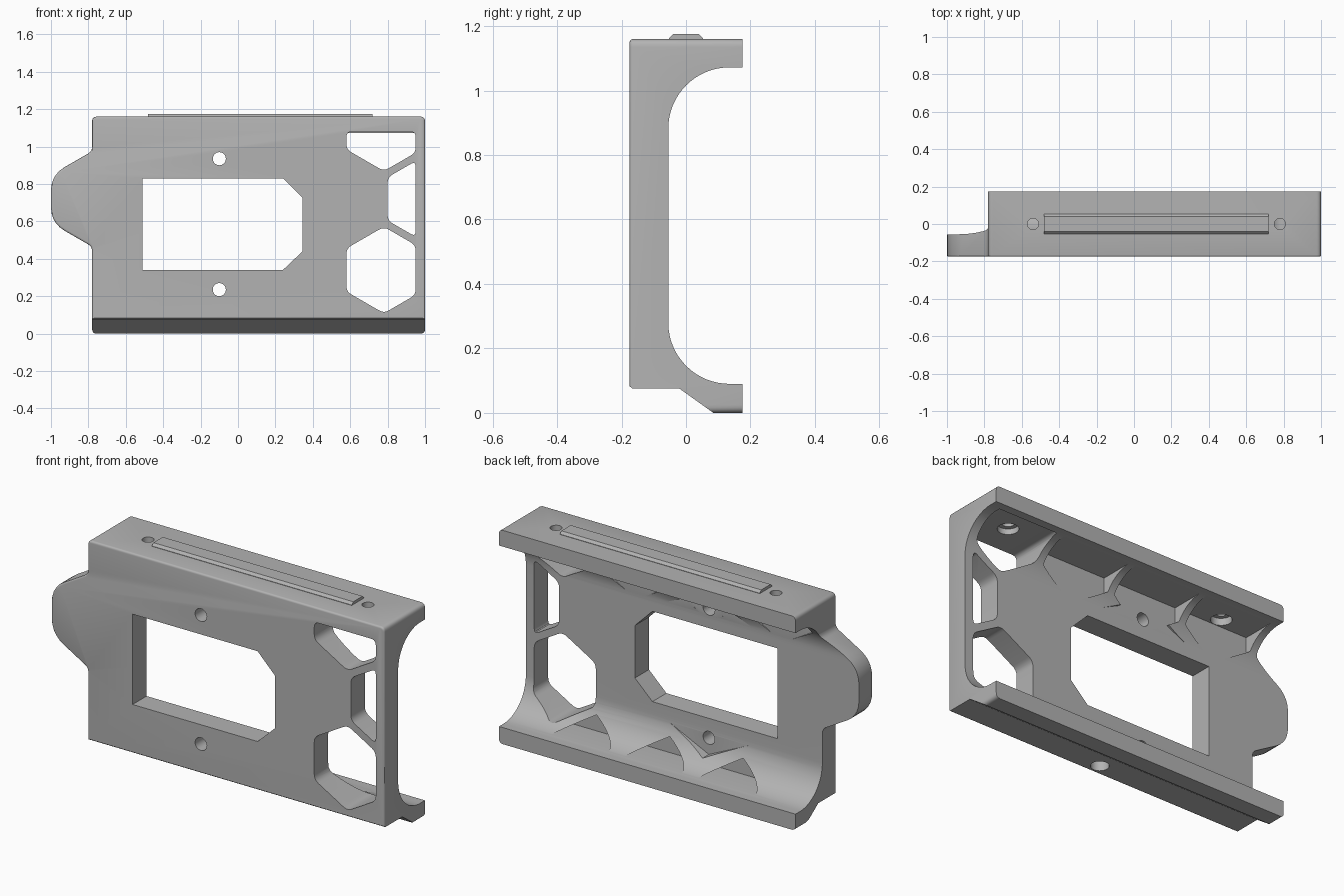
import bpy, bmesh
from math import pi, sin, cos
from mathutils import Vector

if "Cube" in bpy.data.objects:
    bpy.data.objects.remove(bpy.data.objects["Cube"])

grey = bpy.data.materials.new("plain grey")
grey.use_nodes = True
colour = (0.45, 0.45, 0.45, 1)
grey.diffuse_color = colour
grey.node_tree.nodes["Principled BSDF"].inputs["Base Color"].default_value = colour


def prism(name, pts, axis, lo, hi, bevel=0):
    """Extrude a 2D outline along an axis, optionally rounding the low cap."""
    place = {"x": lambda u, v, w: (w, u, v),
             "y": lambda u, v, w: (u, w, v),
             "z": lambda u, v, w: (u, v, w)}[axis]
    bm = bmesh.new()
    low = [bm.verts.new(place(u, v, lo)) for u, v in pts]
    high = [bm.verts.new(place(u, v, hi)) for u, v in pts]
    cap = bm.faces.new(low)
    bm.faces.new(high[::-1])
    for i in range(len(pts)):
        bm.faces.new((low[i - 1], low[i], high[i], high[i - 1]))
    bmesh.ops.recalc_face_normals(bm, faces=bm.faces)
    if bevel:
        bmesh.ops.bevel(bm, geom=list(cap.edges), offset=bevel, segments=3,
                        profile=0.5, affect="EDGES")
    mesh = bpy.data.meshes.new(name)
    bm.to_mesh(mesh)
    bm.free()
    mesh.materials.append(grey)
    ob = bpy.data.objects.new(name, mesh)
    bpy.context.collection.objects.link(ob)
    return ob


def rounded(corners, steps=5):
    """Round each (u, v, tangent length) corner of an outline."""
    out = []
    for i, (u, v, r) in enumerate(corners):
        p = Vector((u, v))
        before = Vector(corners[i - 1][:2])
        after = Vector(corners[(i + 1) % len(corners)][:2])
        if not r:
            out.append(p)
            continue
        a = p + (before - p).normalized() * r
        b = p + (after - p).normalized() * r
        for k in range(steps + 1):
            t = k / steps
            out.append(a * (1 - t) ** 2 + p * 2 * t * (1 - t) + b * t * t)
    return out


def clip(pts, axis, limit, sign):
    """Keep the part of an outline on one side of a line."""
    out = []
    for i, q in enumerate(pts):
        p = pts[i - 1]
        dp, dq = sign * (limit - p[axis]), sign * (limit - q[axis])
        if dp * dq < 0:
            out.append(p.lerp(q, dp / (dp - dq)))
        if dq >= 0:
            out.append(q)
    return out


def circle(u, v, r, n=28, start=0.0):
    return [Vector((u + r * cos(start + 2 * pi * i / n),
                    v + r * sin(start + 2 * pi * i / n))) for i in range(n)]


def hexagon(x, z, floor=0.092, ceiling=1.072):
    pts = circle(x, z, 0.231, 6, pi / 6)
    pts = clip(pts, 0, 0.95, 1)
    pts = clip(pts, 1, ceiling, 1)
    return clip(pts, 1, floor, -1)


def boolean(target, tool, operation="DIFFERENCE"):
    mod = target.modifiers.new("cut", "BOOLEAN")
    mod.operation, mod.solver, mod.object = operation, "EXACT", tool
    bpy.context.view_layer.objects.active = target
    bpy.ops.object.modifier_apply(modifier=mod.name)
    bpy.data.objects.remove(tool)


# Body: C-shaped side section trimmed by the front outline with its side tab
R, cy = 0.19, 0.135
section = [(-0.2, 0.1), (-0.165, 0.075), (-0.02, 0.075), (0.099, -0.01),
           (0.175, -0.01), (0.175, 0.09)]
arc = [i * pi / 32 for i in range(17)]
section += [(cy - R * sin(a), 0.28 - R * cos(a)) for a in arc]
section += [(cy - R * cos(a), 0.882 + R * sin(a)) for a in arc]
section += [(0.175, 1.072), (0.175, 1.18), (-0.2, 1.18)]
body = prism("bracket_body", section, "x", -1.1, 1.1)
outline = rounded([(1, 0, .025), (1, 1.16, .025), (-.78, 1.16, .025),
                   (-.78, .975, .025), (-1, .848, .085), (-1, .592, .085),
                   (-.78, .465, .025), (-.78, 0, .025)])
boolean(body, prism("outline", outline, "y", -0.175, 0.175, 0.01), "INTERSECT")

# Central window with two chamfered corners
window = [(-.51, .34), (.24, .34), (.345, .44), (.345, .725), (.24, .83), (-.51, .83)]
boolean(body, prism("window", window, "y", -0.3, 0.3))

# Open honeycomb cells beside the window
for x, z in ((0.78, 0.34), (1.0, 0.72), (0.78, 1.10)):
    cell = rounded([(p.x, p.y, 0.03) for p in hexagon(x, z, ceiling=1.08)])
    boolean(body, prism("cell", cell, "y", -0.3, 0.13))

# Honeycomb pockets in the two inner fillets
for x, z in [(i * 0.44 - 0.54, 1.10) for i in range(3)] + \
            [(i * 0.44 - 0.32, -0.04) for i in range(3)]:
    boolean(body, prism("pocket", hexagon(x, z), "y", -0.054, 0.13))

# Shallow V relief and screw hole above and below the window
for z, s in ((0.235, 1), (0.935, -1)):
    relief = [(-0.1, z - 0.09 * s), (0.23, z + 0.065 * s), (-0.43, z + 0.065 * s)]
    boolean(body, prism("relief", relief, "y", -0.0535, 0.13))
    boolean(body, prism("screw_hole", circle(-0.1, z, 0.035), "y", -0.3, 0.12))

# Top flange holes with wider seats underneath
for x in (-0.54, 0.78):
    boolean(body, prism("flange_hole", circle(x, 0, 0.03), "z", 0.95, 1.3))
    boolean(body, prism("hole_seat", circle(x, 0, 0.052), "z", 1.0, 1.11))

# Blind mounting hole in the underside
boolean(body, prism("mount_hole", circle(0.12, -0.11, 0.045), "z", -0.1, 0.2))

# Low rail on the top flange
rail = prism("top_rail", [(-0.053, 1.155), (0.053, 1.155), (0.053, 1.162),
                          (0.04, 1.175), (-0.04, 1.175), (-0.053, 1.162)],
             "x", -0.48, 0.72)

bpy.ops.object.select_all(action="DESELECT")
body.select_set(True)
bpy.context.view_layer.objects.active = body
bpy.ops.object.shade_smooth_by_angle(angle=pi / 6)
